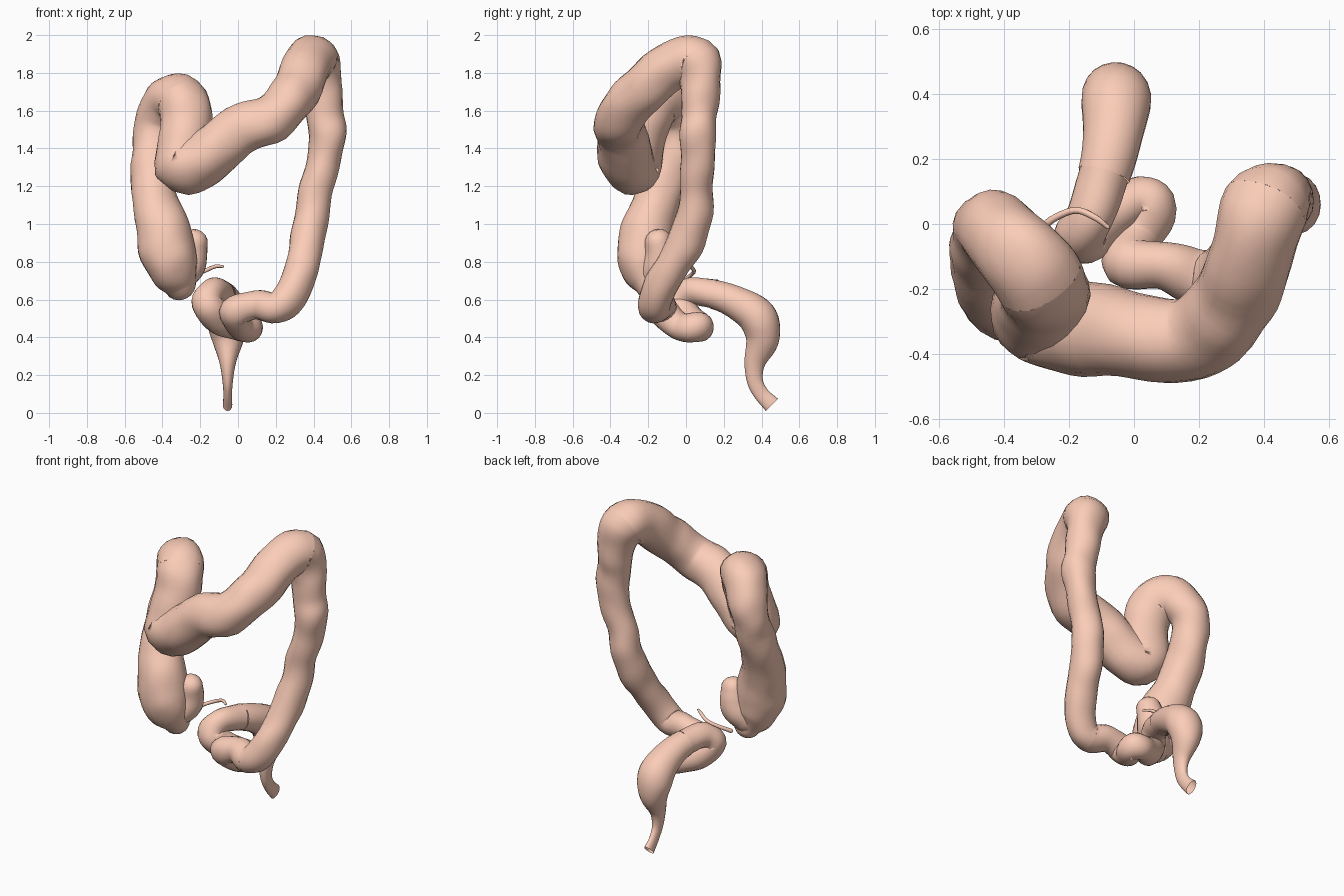
import bpy, bmesh, math
from mathutils import Vector, noise

if "Cube" in bpy.data.objects:
    bpy.data.objects.remove(bpy.data.objects["Cube"])

SIDES = 20
STEPS = 6

skin = bpy.data.materials.new("tissue")
skin.diffuse_color = (0.97, 0.61, 0.48, 1)
skin.use_nodes = True
skin.node_tree.nodes["Principled BSDF"].inputs["Base Color"].default_value = skin.diffuse_color


def spline(pts, steps=STEPS):
    """Catmull-Rom through (x, y, z, radius) points; returns (sample, tangent) pairs."""
    p = [Vector(q) for q in pts]
    p = [p[0] * 2 - p[1]] + p + [p[-1] * 2 - p[-2]]
    out = []
    for i in range(1, len(p) - 2):
        a, b, c, d = p[i - 1:i + 3]
        for s in range(steps):
            t = s / steps
            out.append(0.5 * (2 * b + (c - a) * t + (2 * a - 5 * b + 4 * c - d) * t * t
                              + (3 * b - a - 3 * c + d) * t ** 3))
    out.append(p[-2])
    n = len(out) - 1
    return [(q, (out[min(i + 1, n)].xyz - out[max(i - 1, 0)].xyz).normalized())
            for i, q in enumerate(out)]


def round_end(end, sign):
    """Extra shrinking rings that dome over an end."""
    q, tan = end
    rings = []
    for k in (80, 60, 40, 20):
        a = math.radians(k)
        c = q.xyz + tan * sign * q.w * 0.9 * math.sin(a)
        rings.append((Vector((*c, q.w * math.cos(a))), tan))
    return rings


def tube(name, samples, cap_start=False, cap_end=False, lumps=0.012, sides=SIDES, reshape=None):
    s = list(samples)
    if cap_start:
        s = round_end(s[0], -1) + s
    if cap_end:
        s = s + round_end(s[-1], 1)[::-1]
    bm = bmesh.new()
    rings, side = [], Vector((1, 0.3, 0.1))
    for q, tan in s:
        side = (side - tan * side.dot(tan)).normalized()
        up = tan.cross(side)
        ring = []
        for k in range(sides):
            a = math.tau * k / sides
            d = side * math.cos(a) + up * math.sin(a)
            co = q.xyz + d * q.w
            co += d * lumps * noise.noise(co * 7)
            ring.append(bm.verts.new(reshape(co) if reshape else co))
        rings.append(ring)
    if cap_end:
        rings[-4:] = rings[-1:-5:-1][::-1]
    for r0, r1 in zip(rings, rings[1:]):
        for k in range(sides):
            j = (k + 1) % sides
            bm.faces.new((r0[k], r0[j], r1[j], r1[k]))
    if cap_start:
        bm.faces.new(rings[0][::-1])
    if cap_end:
        bm.faces.new(rings[-1])
    bmesh.ops.recalc_face_normals(bm, faces=bm.faces)
    for f in bm.faces:
        f.smooth = True
    me = bpy.data.meshes.new(name)
    bm.to_mesh(me)
    bm.free()
    me.materials.append(skin)
    ob = bpy.data.objects.new(name, me)
    bpy.context.collection.objects.link(ob)
    return ob


# Centre line and radius of the whole large bowel, start to outlet
ascending = [(-.305, -.185, .67, .08), (-.35, -.215, .77, .135), (-.385, -.215, .92, .148),
             (-.44, -.15, 1.13, .12), (-.455, -.05, 1.35, .11), (-.435, -.01, 1.53, .113),
             (-.37, -.07, 1.65, .13)]
transverse = [(-.295, -.165, 1.645, .14), (-.275, -.23, 1.5, .135), (-.3, -.275, 1.31, .145),
              (-.19, -.315, 1.34, .145), (0, -.345, 1.49, .135), (.18, -.35, 1.56, .13),
              (.3, -.25, 1.69, .128), (.36, -.09, 1.83, .13)]
descending = [(.4, .045, 1.855, .136), (.445, .08, 1.72, .108), (.465, .07, 1.58, .097),
              (.475, .065, 1.43, .096), (.415, .055, 1.2, .086), (.385, .035, 1.0, .095),
              (.345, -.06, .8, .092), (.275, -.155, .62, .089)]
sigmoid = [(.2, -.165, .555, .082), (.09, -.13, .57, .078), (-.01, -.12, .54, .083),
           (.01, -.04, .46, .074), (.06, .045, .455, .076), (.0, .075, .46, .072),
           (-.1, .01, .5, .085), (-.165, -.04, .58, .084), (-.14, .02, .64, .075)]
rectum = [(-.09, .15, .625, .078), (-.065, .27, .58, .088), (-.055, .375, .51, .102),
          (-.055, .405, .4, .092), (-.055, .365, .27, .058), (-.055, .365, .17, .043),
          (-.055, .4, .1, .04), (-.055, .455, .042, .046)]

parts = [("ascending_colon", ascending), ("transverse_colon", transverse),
         ("descending_colon", descending), ("sigmoid_colon", sigmoid), ("rectum", rectum)]
path = spline([p for _, pts in parts for p in pts])


def flatten_outlet(co):
    """The outlet is squeezed from side to side, the ampulla is a little wide."""
    f = min(max((co.z - 0.1) / 0.35, 0), 1)
    return Vector((-.055 + (co.x + .055) * (0.55 + 0.5 * f), co.y, co.z))


start = 0
for name, pts in parts:
    end = start + len(pts) * STEPS
    tube(name, path[start:end + 1], cap_start=(name == "ascending_colon"),
         reshape=flatten_outlet if name == "rectum" else None,
         lumps=0.004 if name == "rectum" else 0.014)
    start = end

# Short end of the small bowel joining the pouch
tube("small_bowel_stub", spline([(-.31, -.17, .72, .085), (-.265, -.14, .78, .09),
                                 (-.245, -.135, .84, .085), (-.235, -.145, .905, .075)]),
     True, True)

# Thin worm-like appendix
tube("appendix", spline([(-.3, -.03, .69, .012), (-.25, .015, .72, .012), (-.18, .042, .75, .011),
                         (-.12, .02, .775, .009), (-.08, -.01, .775, .006)]),
     True, True, lumps=0.002, sides=10)
